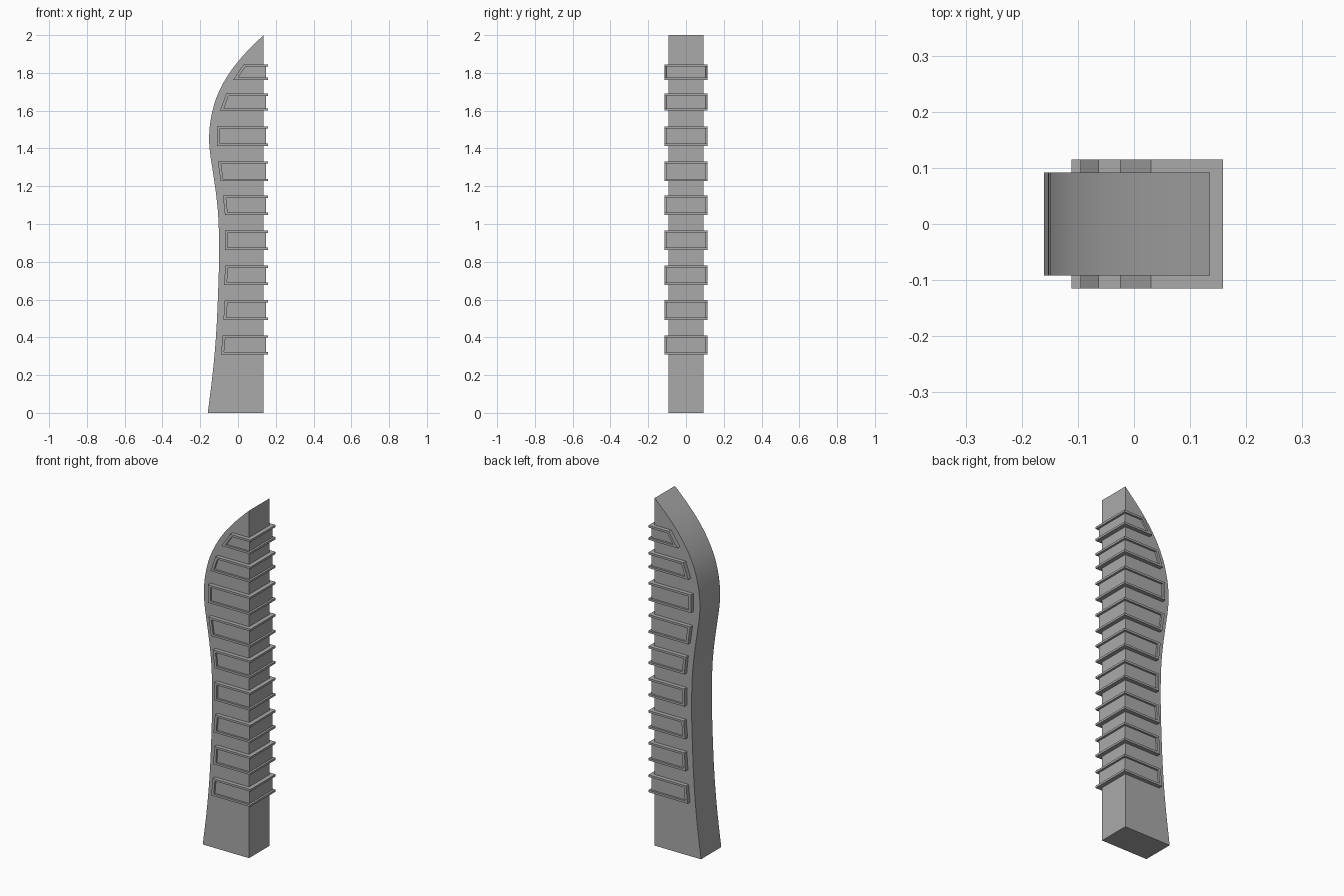
import bpy, bmesh
from mathutils import Vector
from mathutils.geometry import interpolate_bezier

if "Cube" in bpy.data.objects:
    bpy.data.objects.remove(bpy.data.objects["Cube"])

grey = bpy.data.materials.new("plain_grey")
grey.diffuse_color = (0.4, 0.4, 0.4, 1)
grey.use_nodes = True
grey.node_tree.nodes["Principled BSDF"].inputs["Base Color"].default_value = grey.diffuse_color


def add_prism(bm, profile, half_depth):
    """Extrude an x-z outline symmetrically along y."""
    face = bm.faces.new([bm.verts.new((x, -half_depth, z)) for x, z in profile])
    moved = bmesh.ops.extrude_face_region(bm, geom=[face], use_keep_orig=True)["geom"]
    verts = [v for v in moved if isinstance(v, bmesh.types.BMVert)]
    bmesh.ops.translate(bm, verts=verts, vec=(0, 2 * half_depth, 0))


def finish(bm, name):
    bmesh.ops.recalc_face_normals(bm, faces=bm.faces)
    me = bpy.data.meshes.new(name)
    bm.to_mesh(me)
    bm.free()
    me.materials.append(grey)
    ob = bpy.data.objects.new(name, me)
    bpy.context.collection.objects.link(ob)
    return ob


# Grip body: straight right side, curved left side smoothed through key points
keys = [(-0.16, 0), (-0.135, 0.2), (-0.117, 0.4), (-0.106, 0.62), (-0.1, 0.85),
        (-0.104, 1.03), (-0.115, 1.15), (-0.135, 1.29), (-0.147, 1.37), (-0.153, 1.45),
        (-0.145, 1.55), (-0.115, 1.667), (-0.055, 1.785), (0.03, 1.895), (0.135, 2.0)]
pts = [Vector((x, z)) for x, z in keys]
outline = []
for i in range(len(pts) - 1):
    a, b = pts[i], pts[i + 1]
    ta = (b - pts[max(i - 1, 0)]).normalized()
    tb = (pts[min(i + 2, len(pts) - 1)] - a).normalized()
    h = (b - a).length / 3
    outline += interpolate_bezier(a, a + ta * h, b - tb * h, b, 4)[:-1]
outline = [(p[0], p[1]) for p in outline] + [(0.135, 2.0), (0.135, 0)]
bm = bmesh.new()
add_prism(bm, outline, 0.092)
body = finish(bm, "grip_body")
bpy.context.view_layer.objects.active = body
body.select_set(True)
bpy.ops.object.shade_smooth_by_angle()

# Ribs: bottom z, top z, left x at bottom, left x at top
ribs = [(0.31, 0.41, -0.09, -0.081), (0.493, 0.597, -0.077, -0.07),
        (0.677, 0.78, -0.075, -0.066), (0.863, 0.965, -0.07, -0.07),
        (1.048, 1.15, -0.069, -0.08), (1.227, 1.332, -0.092, -0.107),
        (1.413, 1.517, -0.111, -0.111), (1.6, 1.69, -0.095, -0.063),
        (1.763, 1.845, -0.025, 0.03)]
RIGHT, T, BAR = 0.159, 0.012, 0.015
for i, (z0, z1, x0, x1) in enumerate(ribs):
    slope = (x1 - x0) / (z1 - z0)
    bar = BAR * (1 + 0.3 * abs(slope))
    a = (x0 + bar + slope * T, z0 + T)
    b = (x1 + bar - slope * T, z1 - T)
    bm = bmesh.new()
    # raised border, open on the right side
    add_prism(bm, [(x0, z0), (RIGHT, z0), (RIGHT, z0 + T), a, b,
                   (RIGHT, z1 - T), (RIGHT, z1), (x1, z1)], 0.115)
    # recessed panel wrapping the body between the borders
    add_prism(bm, [a, (0.147, z0 + T), (0.147, z1 - T), b], 0.104)
    finish(bm, f"grip_rib_{i + 1}")
